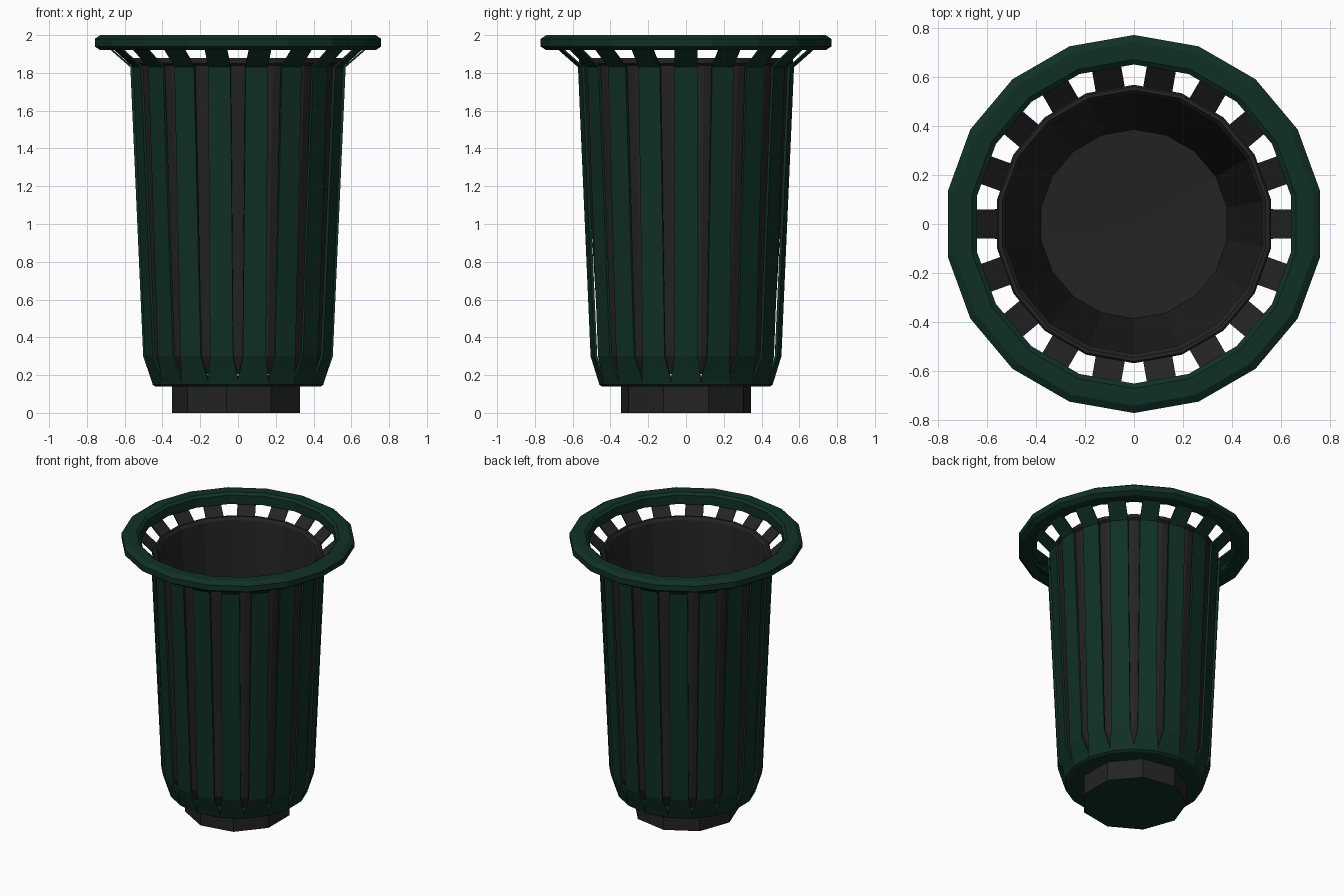
import bpy, bmesh, math
from mathutils import Vector

if "Cube" in bpy.data.objects:
    bpy.data.objects.remove(bpy.data.objects["Cube"])

N = 18  # sides of the round parts, and number of slats


def mat(name, rgb):
    m = bpy.data.materials.new(name)
    m.diffuse_color = (*rgb, 1)
    m.use_nodes = True
    m.node_tree.nodes["Principled BSDF"].inputs["Base Color"].default_value = m.diffuse_color
    return m


green = mat("dark_green", (0.005, 0.030, 0.019))
charcoal = mat("charcoal", (0.017, 0.017, 0.017))


def finish(bm, name, mats):
    me = bpy.data.meshes.new(name)
    bm.normal_update()
    bm.to_mesh(me)
    bm.free()
    for m in mats:
        me.materials.append(m)
    ob = bpy.data.objects.new(name, me)
    bpy.context.collection.objects.link(ob)
    return ob


def lathe(name, profile, sides, phase, mats, closed=False):
    """Turn an (r, z) profile round z; r = 0 collapses to a point."""
    bm = bmesh.new()
    rings = []
    for r, z in profile:
        rings.append([bm.verts.new((r * math.cos(phase + i * math.tau / sides),
                                    r * math.sin(phase + i * math.tau / sides), z))
                      for i in range(sides)])
    pairs = list(zip(rings, rings[1:]))
    if closed:
        pairs.append((rings[-1], rings[0]))
    for a, b in pairs:
        for i in range(sides):
            j = (i + 1) % sides
            bm.faces.new((a[i], a[j], b[j], b[i]))
    bmesh.ops.remove_doubles(bm, verts=bm.verts, dist=1e-5)
    bmesh.ops.recalc_face_normals(bm, faces=bm.faces)
    return finish(bm, name, mats)


UP = math.pi / 2

# Wide rim with chamfered outer edge
lathe("rim", [(0.65, 1.92), (0.74, 1.92), (0.77, 1.94), (0.77, 1.98),
              (0.74, 2.0), (0.67, 2.0), (0.65, 1.985)], N, UP, [green], closed=True)

# Inner bin liner with a thick lip and a tapering inside
lathe("liner", [(0, 0.205), (0.41, 0.205), (0.46, 0.30), (0.55, 1.84), (0.567, 1.85),
                (0.567, 1.87), (0.56, 1.88), (0.545, 1.88), (0.53, 1.86),
                (0.385, 0.26), (0, 0.23)], N, UP, [charcoal])

# Bottom plate that the slats grow from
lathe("bottom_plate", [(0, 0.14), (0.445, 0.14), (0.46, 0.15), (0.46, 0.162), (0, 0.162)],
      N, UP, [green])

# Nine-sided foot, charcoal sides and green underside
foot = lathe("foot", [(0, 0), (0.35, 0), (0.35, 0.145), (0, 0.145)], 9, math.pi,
             [charcoal, green])
for p in foot.data.polygons:
    if p.normal.z < -0.5:
        p.material_index = 1

# Slats: (outer distance, height, half width), bent in at the foot and out at the rim
path = [(0.453, 0.155, 0.080), (0.463, 0.185, 0.080), (0.502, 0.30, 0.062),
        (0.570, 1.83, 0.060), (0.685, 1.93, 0.060)]
T = 0.014
bm = bmesh.new()
for k in range(N):
    a = k * math.tau / N
    out = Vector((math.cos(a), math.sin(a), 0))
    side = Vector((-math.sin(a), math.cos(a), 0))
    rows = []
    for d, z, w in path:
        rows.append([bm.verts.new(out * r + side * s + Vector((0, 0, z)))
                     for r, s in ((d, -w), (d, w), (d - T, w), (d - T, -w))])
    for lo, hi in zip(rows, rows[1:]):
        for i in range(4):
            j = (i + 1) % 4
            f = bm.faces.new((lo[i], lo[j], hi[j], hi[i]))
            f.material_index = 1 if i == 2 else 0  # inner side is charcoal
    bm.faces.new(rows[0][::-1])
    bm.faces.new(rows[-1])
bmesh.ops.recalc_face_normals(bm, faces=bm.faces)
finish(bm, "slats", [green, charcoal])
